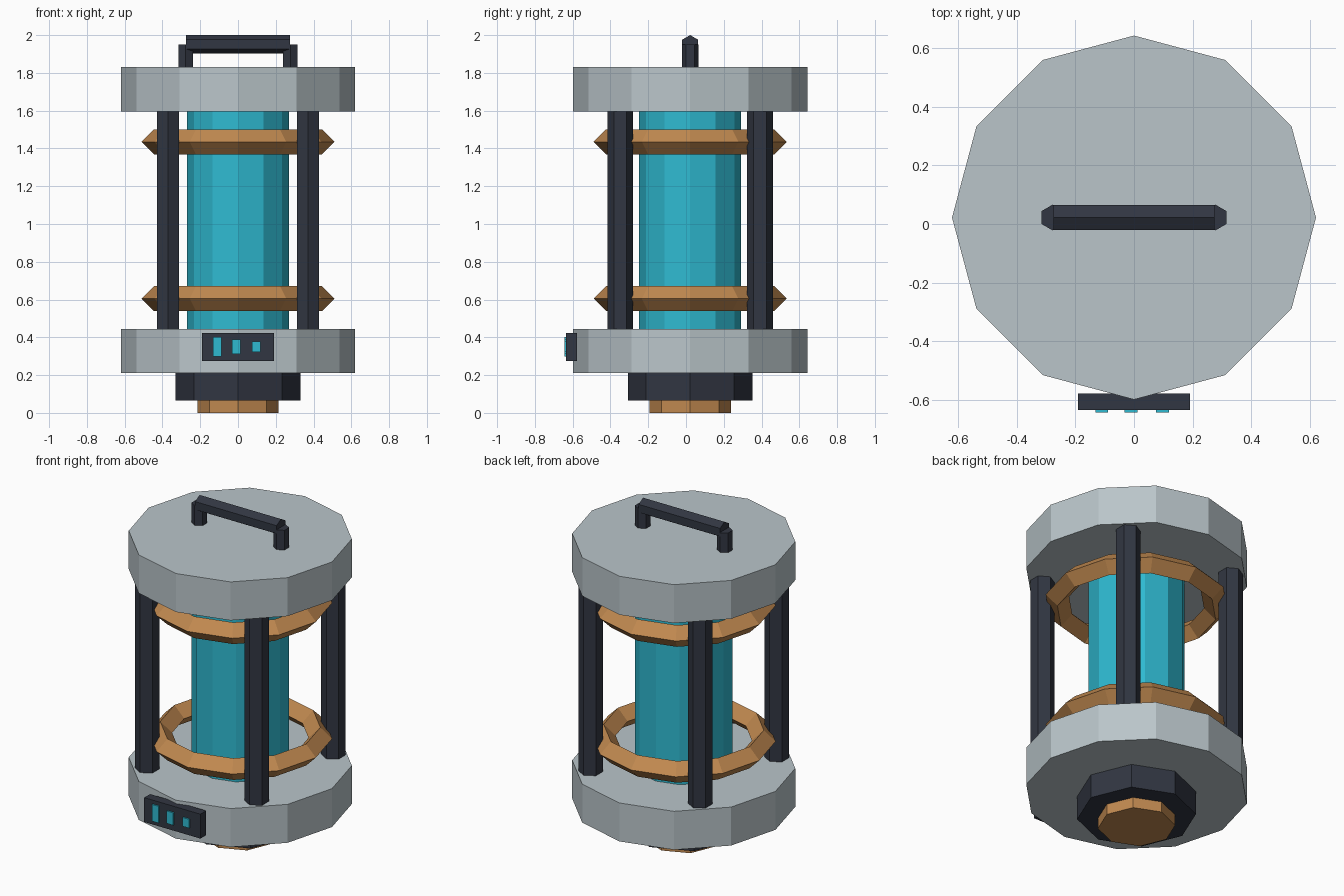
import bpy
from math import pi
from mathutils import Matrix

if "Cube" in bpy.data.objects:
    bpy.data.objects.remove(bpy.data.objects["Cube"], do_unlink=True)

CY = 0.022  # axis of the round parts


def material(name, rgb):
    m = bpy.data.materials.new(name)
    m.use_nodes = True
    m.diffuse_color = (*rgb, 1)
    m.node_tree.nodes["Principled BSDF"].inputs["Base Color"].default_value = (*rgb, 1)
    return m


GREY = material("pale grey metal", (0.49, 0.56, 0.59))
DARK = material("dark slate", (0.031, 0.037, 0.054))
BRONZE = material("bronze", (0.53, 0.25, 0.08))
TEAL = material("teal glow", (0.028, 0.49, 0.64))


def finish(name, mat):
    ob = bpy.context.object
    ob.name = ob.data.name = name
    ob.data.materials.clear()
    ob.data.materials.append(mat)
    return ob


def prism(name, mat, sides, radius, z0, z1, x=0, y=CY):
    # upright prism with a corner pointing along y
    bpy.ops.mesh.primitive_cylinder_add(vertices=sides, radius=radius, depth=z1 - z0,
                                        location=(x, y, (z0 + z1) / 2))
    return finish(name, mat)


def box(name, mat, lo, hi):
    bpy.ops.mesh.primitive_cube_add(size=1, location=[(a + b) / 2 for a, b in zip(lo, hi)])
    ob = finish(name, mat)
    ob.data.transform(Matrix.Diagonal([b - a for a, b in zip(lo, hi)] + [1]))
    return ob


# Stacked body
prism("base_plug", BRONZE, 8, 0.215, 0, 0.065)
prism("base_collar", DARK, 8, 0.33, 0.065, 0.21)
prism("lower_cap", GREY, 12, 0.62, 0.21, 0.445)
prism("glass_tube", TEAL, 12, 0.27, 0.44, 1.6)
prism("upper_cap", GREY, 12, 0.62, 1.595, 1.83)

# Diamond-section rings around the tube
for name, z in (("lower_ring", 0.605), ("upper_ring", 1.435)):
    bpy.ops.mesh.primitive_torus_add(major_segments=12, minor_segments=4, major_radius=0.445,
                                     minor_radius=0.066, location=(0, CY, z))
    finish(name, BRONZE)

# Four hexagonal corner posts
for side, sx in (("left", 1), ("right", -1)):
    for end, sy in (("front", -1), ("back", 1)):
        prism(f"{end}_{side}_post", DARK, 6, 0.068, 0.44, 1.6, sx * 0.37, CY + sy * 0.37)
    prism(f"{side}_handle_leg", DARK, 6, 0.044, 1.825, 1.95, sx * 0.277)

# Handle bar, a hexagonal prism laid along x with a ridge on top
bar = prism("handle_bar", DARK, 6, 0.049, -0.275, 0.275)
bar.data.transform(Matrix.Rotation(pi / 2, 4, "Y") @ Matrix.Rotation(pi / 2, 4, "Z"))
bar.location = (0, CY, 1.951)

# Front panel with three shrinking indicator lights
box("front_panel", DARK, (-0.19, -0.634, 0.275), (0.19, -0.578, 0.424))
for i, (x, half) in enumerate(((-0.11, 0.051), (-0.01, 0.038), (0.097, 0.027))):
    box(f"indicator_{i + 1}", TEAL, (x - 0.022, -0.643, 0.35 - half), (x + 0.022, -0.634, 0.35 + half))
